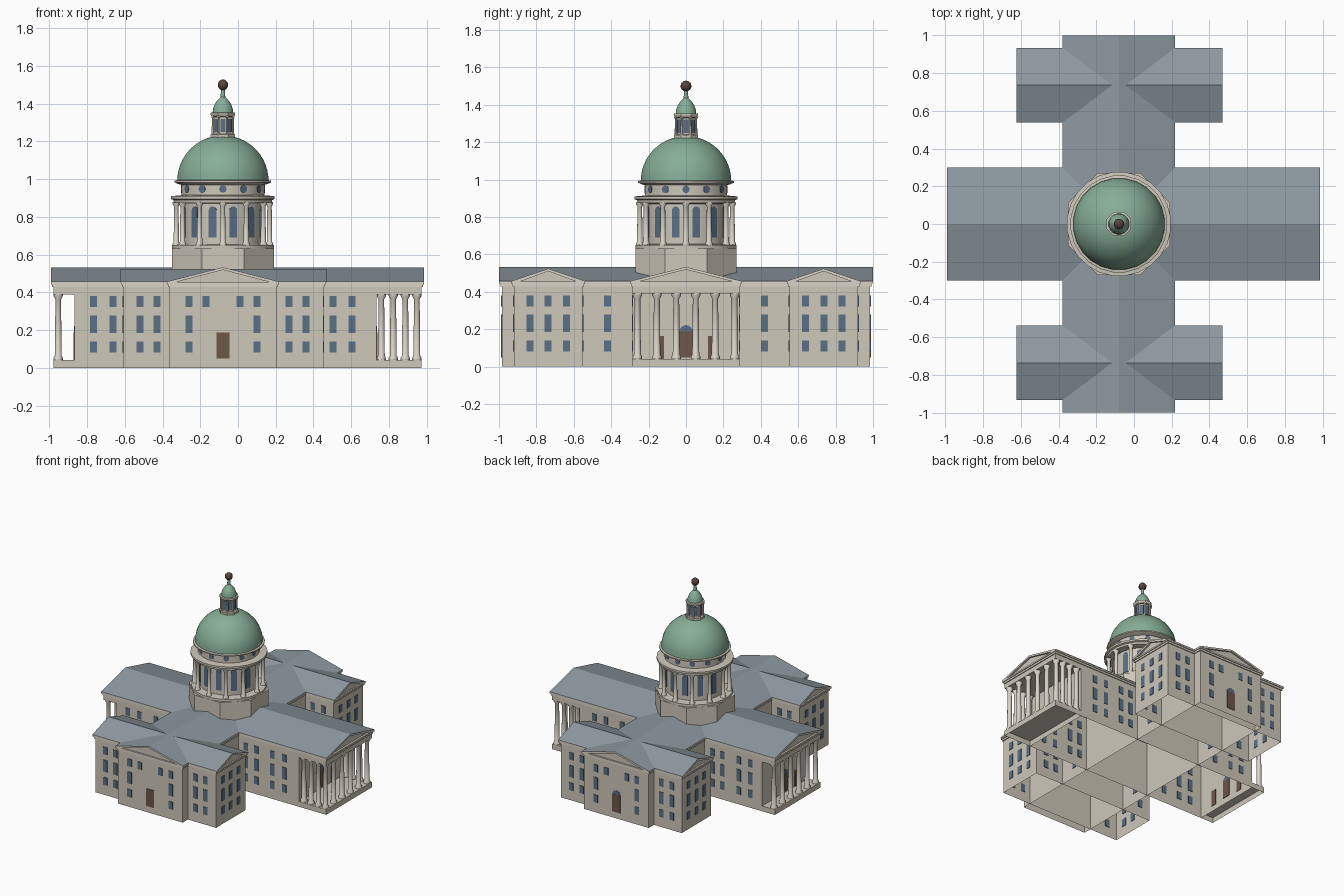
import bpy, bmesh, math
from mathutils import Matrix, Vector

if "Cube" in bpy.data.objects:
    bpy.data.objects.remove(bpy.data.objects["Cube"])

COLOURS = {
    "stone": (0.62, 0.58, 0.49), "pale_stone": (0.70, 0.66, 0.58),
    "slate": (0.27, 0.32, 0.355), "green_copper": (0.24, 0.42, 0.31),
    "window_blue": (0.105, 0.16, 0.24), "door_brown": (0.15, 0.095, 0.065),
    "dark_bronze": (0.10, 0.058, 0.045)}
MATS = []
for mat_name, rgb in COLOURS.items():
    m = bpy.data.materials.new(mat_name)
    m.use_nodes = True
    m.diffuse_color = (*rgb, 1)
    m.node_tree.nodes["Principled BSDF"].inputs["Base Color"].default_value = (*rgb, 1)
    MATS.append(m)
STONE, PALE, SLATE, COPPER, GLASS, DOOR, BRONZE = range(len(MATS))
CX = -0.08  # axis of the dome and cross wing


def finish(name, bm, smooth=False):
    mesh = bpy.data.meshes.new(name)
    bm.to_mesh(mesh)
    bm.free()
    for m in MATS:
        mesh.materials.append(m)
    ob = bpy.data.objects.new(name, mesh)
    bpy.context.collection.objects.link(ob)
    if smooth:
        bpy.ops.object.select_all(action="DESELECT")
        ob.select_set(True)
        bpy.context.view_layer.objects.active = ob
        bpy.ops.object.shade_smooth_by_angle(angle=math.radians(35))
    return ob


def paint(verts, mat):
    faces = {f for v in verts for f in v.link_faces}
    for f in faces:
        f.material_index = mat
    return faces


def box(bm, x0, x1, y0, y1, z0, z1, mat=STONE, hollow=False):
    mtx = (Matrix.Translation(((x0 + x1) / 2, (y0 + y1) / 2, (z0 + z1) / 2))
           @ Matrix.Diagonal((x1 - x0, y1 - y0, z1 - z0, 1)))
    faces = paint(bmesh.ops.create_cube(bm, size=1, matrix=mtx)["verts"], mat)
    if hollow:
        low = min(faces, key=lambda f: f.calc_center_median().z)
        bmesh.ops.delete(bm, geom=[low], context="FACES_ONLY")


def plate(bm, x, y, turn, w, z0, z1, mat=GLASS, t=0.008):
    """Thin upright plate centred on a wall, facing the angle turn."""
    mtx = (Matrix.Translation((x, y, (z0 + z1) / 2)) @ Matrix.Rotation(turn, 4, "Z")
           @ Matrix.Diagonal((t, w, z1 - z0, 1)))
    paint(bmesh.ops.create_cube(bm, size=1, matrix=mtx)["verts"], mat)


def disc(bm, x, y, turn, r, z, mat=GLASS, t=0.006):
    mtx = (Matrix.Translation((x, y, z)) @ Matrix.Rotation(turn, 4, "Z")
           @ Matrix.Rotation(math.pi / 2, 4, "Y"))
    paint(bmesh.ops.create_cone(bm, cap_ends=True, segments=16, radius1=r, radius2=r,
                                depth=t, matrix=mtx)["verts"], mat)


def lathe(bm, profile, sides, mat, x=CX, y=0.0, phase=0.5):
    """Closed solid of revolution from (radius, height) points."""
    rings = []
    for r, z in profile:
        angles = [math.tau * (i + phase) / sides for i in range(sides)]
        rings.append([bm.verts.new((x + r * math.cos(a), y + r * math.sin(a), z)) for a in angles])
    faces = [bm.faces.new(rings[0][::-1]), bm.faces.new(rings[-1])]
    for low, up in zip(rings, rings[1:]):
        for i in range(sides):
            j = (i + 1) % sides
            faces.append(bm.faces.new((low[i], low[j], up[j], up[i])))
    for f in faces:
        f.material_index = mat


def column(bm, x, y, z0, z1, r, sides=10):
    b = 1.35 * r
    h = 0.6 * r
    lathe(bm, [(b, z0), (b, z0 + h), (r, z0 + 2 * h), (0.82 * r, z1 - 2.5 * h),
               (b, z1 - h), (b, z1)], sides, PALE, x, y)


def gable_roof(name, along_x, mid, half, lo, hi, z1, z0=0.452):
    """Slate slopes with pale raking edges and a recessed stone gable."""
    bm = bmesh.new()

    def prism(pts, a, b):
        ends = [[bm.verts.new((u, mid + c, z) if along_x else (mid + c, u, z)) for c, z in pts]
                for u in (a, b)]
        n = len(pts)
        sides = [bm.faces.new((ends[0][i], ends[0][(i + 1) % n], ends[1][(i + 1) % n], ends[1][i]))
                 for i in range(n)]
        return sides, [bm.faces.new(e) for e in ends]

    sides, caps = prism([(-half, z0), (-half, z0 + 0.005), (0, z1), (half, z0 + 0.005), (half, z0),
                         (half - 0.04, z0), (0, z1 - 0.014), (0.04 - half, z0)], lo, hi)
    for f in sides + caps:
        f.material_index = PALE
    for f in sides[1:3]:
        f.material_index = SLATE
    prism([(0.03 - half, z0 - 0.003), (0, z1 - 0.01), (half - 0.03, z0 - 0.003)], lo + 0.014, hi - 0.014)
    bmesh.ops.recalc_face_normals(bm, faces=bm.faces[:])
    finish(name, bm)


# Wall blocks, open underneath, and their stepped cornices
W, E = -0.867, 0.735
blocks = {"main_wing": (W, E, -0.285, 0.285), "cross_wing": (-0.363, 0.205, -0.985, 0.985),
          "front_end_wing": (-0.607, 0.452, -0.92, -0.553),
          "back_end_wing": (-0.607, 0.452, 0.553, 0.92)}
for name, (x0, x1, y0, y1) in blocks.items():
    bm = bmesh.new()
    box(bm, x0, x1, y0, y1, 0, 0.432, hollow=True)
    finish(name + "_walls", bm)
    if name == "main_wing":
        x0, x1 = -0.978, 0.973
    bm = bmesh.new()
    for grow, z0, z1 in ((0.007, 0.428, 0.442), (0.013, 0.442, 0.454)):
        box(bm, x0 - grow, x1 + grow, y0 - grow, y1 + grow, z0, z1, PALE)
    finish(name + "_cornice", bm)

# Roofs
gable_roof("main_roof", True, 0, 0.3, -0.99, 0.985, 0.533)
gable_roof("cross_roof", False, CX, 0.298, -1, 1, 0.533)
for name, s in (("front", -1), ("back", 1)):
    gable_roof(name + "_end_roof", True, s * 0.736, 0.198, -0.622, 0.468, 0.524)

# Porticoes: hollow floor, lintel block and columns
for name, x0, x1, xs in (("left", E, 0.973, (0.76, 0.823, 0.887, 0.948)),
                         ("right", -0.978, W, (-0.953,))):
    bm = bmesh.new()
    box(bm, x0, x1, -0.285, 0.285, 0, 0.042, hollow=True)
    finish(name + "_portico_floor", bm)
    bm = bmesh.new()
    box(bm, x0, x1, -0.285, 0.285, 0.39, 0.43)
    finish(name + "_portico_lintel", bm)
    bm = bmesh.new()
    outer = max(xs, key=abs)
    spots = {(outer, -0.26 + 0.104 * i) for i in range(6)}
    spots |= {(x, s * 0.26) for x in xs if x != outer for s in (-1, 1)}
    for x, y in sorted(spots):
        column(bm, x, y, 0.042, 0.392, 0.019)
    finish(name + "_portico_columns", bm, True)

# Windows, three rows on every wall
ROWS = ((0.08, 0.14), (0.185, 0.278), (0.322, 0.38))
bm = bmesh.new()


def window_stack(x, y, turn, rows=ROWS):
    for z0, z1 in rows:
        plate(bm, x, y, turn, 0.037, z0, z1)


QUARTER = math.pi / 2
for s in (-1, 1):
    for t in (-1, 1):
        for off in (0.35, 0.44, 0.583, 0.685):
            window_stack(CX + t * off, s * 0.285, QUARTER)
        for off in (0.35, 0.44):
            for y in (0.553, 0.92):
                window_stack(CX + t * off, s * y, QUARTER)
        window_stack(CX + t * 0.18, s * 0.985, QUARTER)
        window_stack(CX + t * 0.09, s * 0.985, QUARTER, ROWS[2:])
    for x in (-0.363, 0.205):
        window_stack(x, s * 0.42, 0)
    for x in (-0.607, 0.452):
        for y in (0.64, 0.737, 0.834):
            window_stack(x, s * y, 0)
finish("wall_windows", bm)

# Doors, with arched lights except at the front
bm = bmesh.new()
for x, y, turn in ((CX, -0.985, QUARTER), (CX, 0.985, QUARTER), (W, 0, 0), (E, 0, 0)):
    plate(bm, x, y, turn, 0.07, 0.05, 0.187, DOOR)
    if y >= 0:
        disc(bm, x, y, turn, 0.035, 0.187)
for x in (W, E):
    for y in (-0.14, 0.14):
        plate(bm, x, y, 0, 0.045, 0.042, 0.165, DOOR)
finish("doors", bm)

# Octagonal plinth and drum
bm = bmesh.new()
lathe(bm, [(0.293, 0.44), (0.293, 0.632)], 8, STONE)
finish("dome_plinth", bm)
bm = bmesh.new()
lathe(bm, [(0.272, 0.63), (0.272, 0.65), (0.212, 0.655), (0.212, 0.87), (0.262, 0.875),
           (0.264, 0.89), (0.277, 0.895), (0.277, 0.91), (0.222, 0.915), (0.222, 0.97),
           (0.24, 0.975), (0.258, 0.983), (0.258, 0.992), (0.24, 0.996)], 24, STONE)
finish("drum", bm, True)
bm = bmesh.new()
cols = bmesh.new()
for i in range(12):
    a = math.tau * i / 12
    column(cols, CX + 0.247 * math.cos(a), 0.247 * math.sin(a), 0.65, 0.878, 0.015)
    disc(bm, CX + 0.22 * math.cos(a), 0.22 * math.sin(a), a, 0.02, 0.948)
    b = a + math.tau / 24
    plate(bm, CX + 0.21 * math.cos(b), 0.21 * math.sin(b), b, 0.042, 0.69, 0.835)
    disc(bm, CX + 0.21 * math.cos(b), 0.21 * math.sin(b), b, 0.021, 0.835)
finish("drum_columns", cols, True)
finish("drum_windows", bm)

# Dome
bm = bmesh.new()
arc = [math.radians(d) for d in range(0, 80, 7)]
lathe(bm, [(0.244 * math.cos(a), 0.992 + 0.24 * math.sin(a)) for a in arc], 24, COPPER)
finish("dome", bm, True)

# Lantern with its own columns and windows
bm = bmesh.new()
lathe(bm, [(0.07, 1.215), (0.07, 1.238), (0.05, 1.24), (0.05, 1.33), (0.064, 1.332),
           (0.07, 1.342), (0.07, 1.352), (0.058, 1.354)], 8, STONE)
for i in range(8):
    a = math.tau * i / 8
    plate(bm, CX + 0.046 * math.cos(a), 0.046 * math.sin(a), a, 0.026, 1.25, 1.32)
    a += math.tau / 16
    column(bm, CX + 0.058 * math.cos(a), 0.058 * math.sin(a), 1.236, 1.335, 0.007, 6)
finish("lantern", bm)
bm = bmesh.new()
lathe(bm, [(0.056, 1.35), (0.053, 1.375), (0.043, 1.4), (0.027, 1.422), (0.013, 1.435),
           (0.01, 1.48)], 16, COPPER)
finish("lantern_cap", bm, True)

# Ball finial
bm = bmesh.new()
ball = bmesh.ops.create_uvsphere(bm, u_segments=10, v_segments=7, radius=0.029,
                                 matrix=Matrix.Translation(Vector((CX, 0, 1.5))))
paint(ball["verts"], BRONZE)
finish("finial_ball", bm, True)
